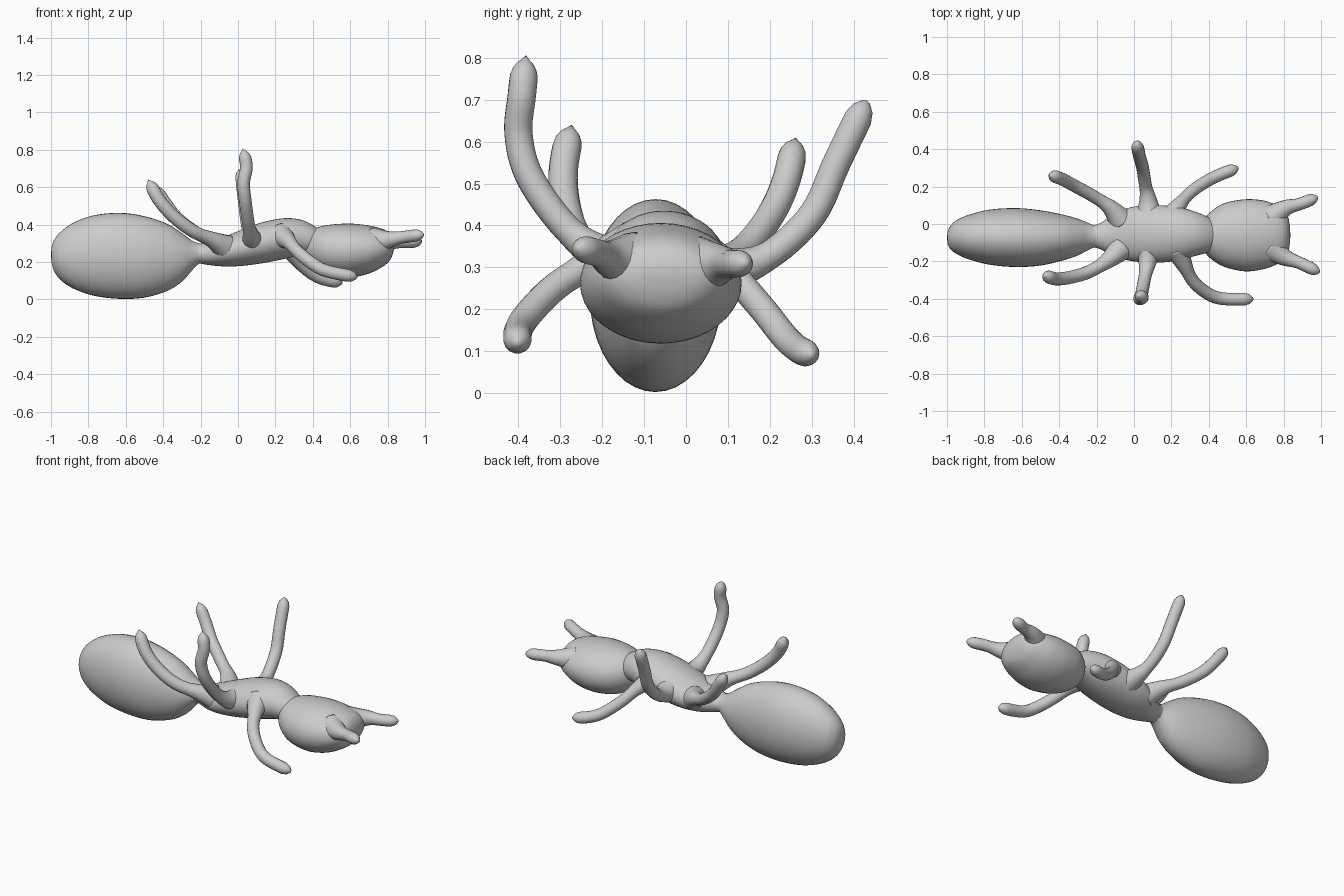
import bpy, bmesh, math
from mathutils import Vector

cube = bpy.data.objects.get("Cube")
if cube:
    bpy.data.objects.remove(cube, do_unlink=True)

grey = bpy.data.materials.new("plain_grey")
grey.use_nodes = True
COLOR = (0.6, 0.6, 0.6, 1)
grey.diffuse_color = COLOR
grey.node_tree.nodes["Principled BSDF"].inputs["Base Color"].default_value = COLOR


def spline(rows, steps):
    """Catmull-Rom interpolation through tuples of any length."""
    pts = [rows[0]] + list(rows) + [rows[-1]]
    out = []
    for i in range(1, len(pts) - 2):
        for s in range(steps):
            t = s / steps
            out.append([0.5 * (2 * b + (c - a) * t + (2 * a - 5 * b + 4 * c - d) * t * t
                               + (3 * b - a - 3 * c + d) * t ** 3)
                        for a, b, c, d in zip(*pts[i - 1:i + 3])])
    out.append(list(rows[-1]))
    return out


def skin(name, rings, start, end):
    """Bridge rings of points and close both ends with a pole."""
    bm = bmesh.new()
    loops = [[bm.verts.new(p) for p in ring] for ring in rings]
    n = len(loops[0])
    for a, b in zip(loops, loops[1:]):
        for i in range(n):
            j = (i + 1) % n
            bm.faces.new((a[i], a[j], b[j], b[i]))
    for loop, tip in ((loops[0], start), (loops[-1], end)):
        pole = bm.verts.new(tip)
        for i in range(n):
            bm.faces.new((loop[i], loop[(i + 1) % n], pole))
    bmesh.ops.recalc_face_normals(bm, faces=bm.faces[:])
    for f in bm.faces:
        f.smooth = True
    mesh = bpy.data.meshes.new(name)
    bm.to_mesh(mesh)
    bm.free()
    mesh.materials.append(grey)
    obj = bpy.data.objects.new(name, mesh)
    bpy.context.collection.objects.link(obj)
    return obj


def body(name, sections, start, end):
    """Elliptical loft along x; section = x, y min, y max, z min, z max."""
    rings = []
    for x, y0, y1, z0, z1 in spline(sections, 4):
        ring = []
        for k in range(40):
            a = 2 * math.pi * k / 40
            ring.append((x, (y0 + y1) / 2 + (y1 - y0) / 2 * math.cos(a),
                         (z0 + z1) / 2 + (z1 - z0) / 2 * math.sin(a)))
        rings.append(ring)
    skin(name, rings, start, end)


def limb(name, path, root, radius, point=0.012):
    """Round tube with a flared root and a small pointed tip."""
    pts = [Vector(p) for p in spline(path, 6)]
    last = len(pts) - 1
    total = sum((b - a).length for a, b in zip(pts, pts[1:]))
    rings, run, u = [], 0, None
    for i, p in enumerate(pts):
        if i:
            run += (p - pts[i - 1]).length
        d = (pts[min(i + 1, last)] - pts[max(i - 1, 0)]).normalized()
        u = d.orthogonal().normalized() if u is None else (u - d * u.dot(d)).normalized()
        v = d.cross(u)
        r = radius + (root - radius) * max(0, 1 - run / 0.17) ** 1.5
        left = (total - run) / 0.05
        if left < 1:
            r *= max(0.3, math.sqrt(1 - (1 - left) ** 2))
        rings.append([p + (u * math.cos(a) + v * math.sin(a)) * r
                      for a in (2 * math.pi * k / 16 for k in range(16))])
    skin(name, rings, pts[0], pts[-1] + d * point)


# Body segments
body("abdomen", [
    (-0.997, -0.105, -0.045, 0.20, 0.28), (-0.985, -0.13, -0.015, 0.155, 0.315),
    (-0.95, -0.16, 0.02, 0.105, 0.36), (-0.88, -0.19, 0.05, 0.058, 0.41),
    (-0.77, -0.218, 0.077, 0.02, 0.45), (-0.63, -0.23, 0.085, 0.003, 0.463),
    (-0.50, -0.222, 0.073, 0.01, 0.445), (-0.38, -0.195, 0.05, 0.045, 0.405),
    (-0.30, -0.168, 0.028, 0.095, 0.355), (-0.25, -0.142, 0.008, 0.15, 0.318),
    (-0.21, -0.125, -0.008, 0.19, 0.30), (-0.16, -0.12, -0.01, 0.20, 0.29)],
    (-1.0, -0.075, 0.24), (-0.15, -0.065, 0.245))
body("thorax", [
    (-0.24, -0.12, -0.01, 0.20, 0.295), (-0.18, -0.135, 0.005, 0.188, 0.302),
    (-0.10, -0.175, 0.06, 0.178, 0.325), (0.0, -0.20, 0.093, 0.178, 0.365),
    (0.12, -0.207, 0.10, 0.192, 0.41), (0.24, -0.195, 0.09, 0.215, 0.434),
    (0.33, -0.17, 0.065, 0.235, 0.428), (0.40, -0.15, 0.035, 0.24, 0.398),
    (0.47, -0.11, -0.01, 0.26, 0.35)],
    (-0.25, -0.065, 0.245), (0.49, -0.06, 0.30))
body("head", [
    (0.355, -0.11, -0.01, 0.23, 0.33), (0.37, -0.14, 0.02, 0.20, 0.355),
    (0.41, -0.185, 0.065, 0.165, 0.38), (0.48, -0.228, 0.11, 0.132, 0.398),
    (0.59, -0.253, 0.132, 0.118, 0.406), (0.69, -0.242, 0.126, 0.135, 0.397),
    (0.765, -0.215, 0.10, 0.17, 0.38), (0.805, -0.185, 0.07, 0.20, 0.36),
    (0.825, -0.15, 0.035, 0.235, 0.335), (0.834, -0.10, -0.015, 0.27, 0.31)],
    (0.35, -0.06, 0.28), (0.836, -0.06, 0.29))

# Antennae
limb("left_antenna", [(0.73, 0.03, 0.30), (0.81, 0.085, 0.308), (0.89, 0.108, 0.308),
                      (0.98, 0.143, 0.310)], 0.075, 0.033, 0.004)
limb("right_antenna", [(0.73, -0.13, 0.31), (0.81, -0.18, 0.32), (0.89, -0.21, 0.334),
                       (0.99, -0.258, 0.347)], 0.075, 0.033, 0.004)

# Legs
limb("left_front_leg", [(0.19, 0.02, 0.33), (0.24, 0.10, 0.29), (0.31, 0.175, 0.21),
                        (0.40, 0.235, 0.135), (0.47, 0.268, 0.105), (0.555, 0.30, 0.09)],
     0.07, 0.033, 0.004)
limb("right_front_leg", [(0.23, -0.13, 0.34), (0.27, -0.22, 0.31), (0.32, -0.31, 0.255),
                         (0.40, -0.375, 0.19), (0.48, -0.40, 0.15), (0.635, -0.402, 0.12)],
     0.07, 0.034, 0.004)
limb("left_middle_leg", [(0.08, 0.04, 0.29), (0.075, 0.13, 0.30), (0.06, 0.215, 0.34),
                         (0.045, 0.305, 0.43), (0.03, 0.36, 0.55), (0.015, 0.43, 0.695)],
     0.075, 0.034, 0.004)
limb("right_middle_leg", [(0.08, -0.14, 0.31), (0.07, -0.22, 0.34), (0.055, -0.30, 0.41),
                          (0.04, -0.375, 0.52), (0.03, -0.40, 0.62), (0.045, -0.392, 0.71),
                          (0.028, -0.383, 0.795)], 0.065, 0.034)
limb("left_rear_leg", [(-0.07, 0.02, 0.27), (-0.13, 0.09, 0.31), (-0.22, 0.15, 0.355),
                       (-0.32, 0.205, 0.43), (-0.385, 0.24, 0.51), (-0.445, 0.26, 0.60)],
     0.07, 0.034)
limb("right_rear_leg", [(-0.07, -0.13, 0.28), (-0.14, -0.195, 0.32), (-0.24, -0.255, 0.365),
                        (-0.34, -0.285, 0.44), (-0.42, -0.293, 0.53), (-0.475, -0.275, 0.63)],
     0.07, 0.035)
